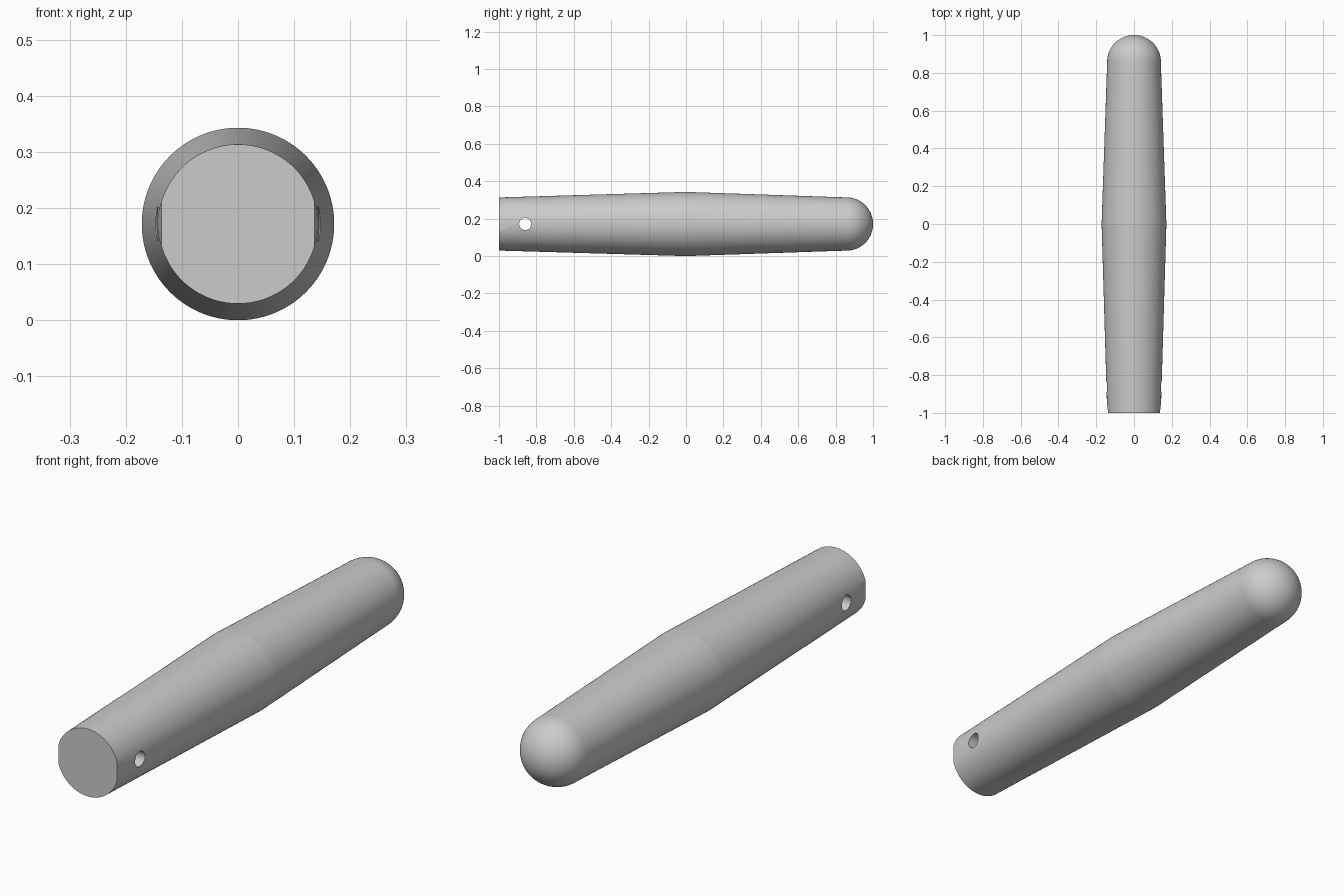
import bpy, bmesh, math
from mathutils import Vector

if "Cube" in bpy.data.objects:
    bpy.data.objects.remove(bpy.data.objects["Cube"])

CZ = 0.1715          # axis height = widest radius
R_END = 0.142        # radius at both ends
SEG = 128


def lathe(name, profile):
    """Revolve (radius, y) points around the long axis."""
    bm = bmesh.new()
    verts = [bm.verts.new((r, y, CZ)) for r, y in profile]
    edges = [bm.edges.new(p) for p in zip(verts, verts[1:])]
    bmesh.ops.spin(bm, geom=verts + edges, cent=(0, 0, CZ), axis=(0, 1, 0),
                   angle=math.tau, steps=SEG, use_duplicate=False)
    bmesh.ops.remove_doubles(bm, verts=bm.verts, dist=1e-5)
    rim = [e for e in bm.edges if e.is_boundary]
    bmesh.ops.holes_fill(bm, edges=rim, sides=0)
    bmesh.ops.recalc_face_normals(bm, faces=bm.faces)
    mesh = bpy.data.meshes.new(name)
    bm.to_mesh(mesh)
    bm.free()
    obj = bpy.data.objects.new(name, mesh)
    bpy.context.collection.objects.link(obj)
    return obj


def cut(target, cutter):
    """Subtract the cutter, then delete it."""
    mod = target.modifiers.new("cut", 'BOOLEAN')
    mod.operation = 'DIFFERENCE'
    mod.solver = 'EXACT'
    mod.object = cutter
    bpy.ops.object.select_all(action='DESELECT')
    target.select_set(True)
    bpy.context.view_layer.objects.active = target
    bpy.ops.object.modifier_apply(modifier=mod.name)
    bpy.data.objects.remove(cutter)


# Handle body: two gentle tapers and a domed back end
def taper(y):
    return CZ - (CZ - R_END) * min(abs(y) / 0.86, 1) if y > 0 else CZ + (CZ - R_END) * y


profile = [(taper(y), y) for y in (-1, -0.95, -0.8, -0.4, 0, 0.45, 0.86)]
profile += [(R_END * math.cos(a), 0.86 + 0.14 * math.sin(a))
            for a in (math.pi / 2 * i / 24 for i in range(1, 24))]
profile.append((0, 1))
handle = lathe("handle", profile)

# Cross hole near the flat end
bpy.ops.mesh.primitive_cylinder_add(vertices=48, radius=0.032, depth=0.6,
                                    location=(0, -0.86, CZ),
                                    rotation=(0, math.pi / 2, 0))
cut(handle, bpy.context.object)

# Small side chamfers on the flat end, in line with the hole
for side in (-1, 1):
    tilt = 0.13
    centre = Vector((side * 0.1365, -1, CZ)) + 0.1 * Vector((side * math.cos(tilt), -math.sin(tilt), 0))
    bpy.ops.mesh.primitive_cube_add(size=0.2, location=centre,
                                    rotation=(0, 0, -side * tilt))
    cut(handle, bpy.context.object)

# Smooth shading with a crisp line at the widest point
bpy.ops.object.shade_smooth_by_angle(angle=math.radians(30))
mesh = handle.data
for e in mesh.edges:
    if all(abs(mesh.vertices[i].co.y) < 1e-4 for i in e.vertices):
        e.use_edge_sharp = True
